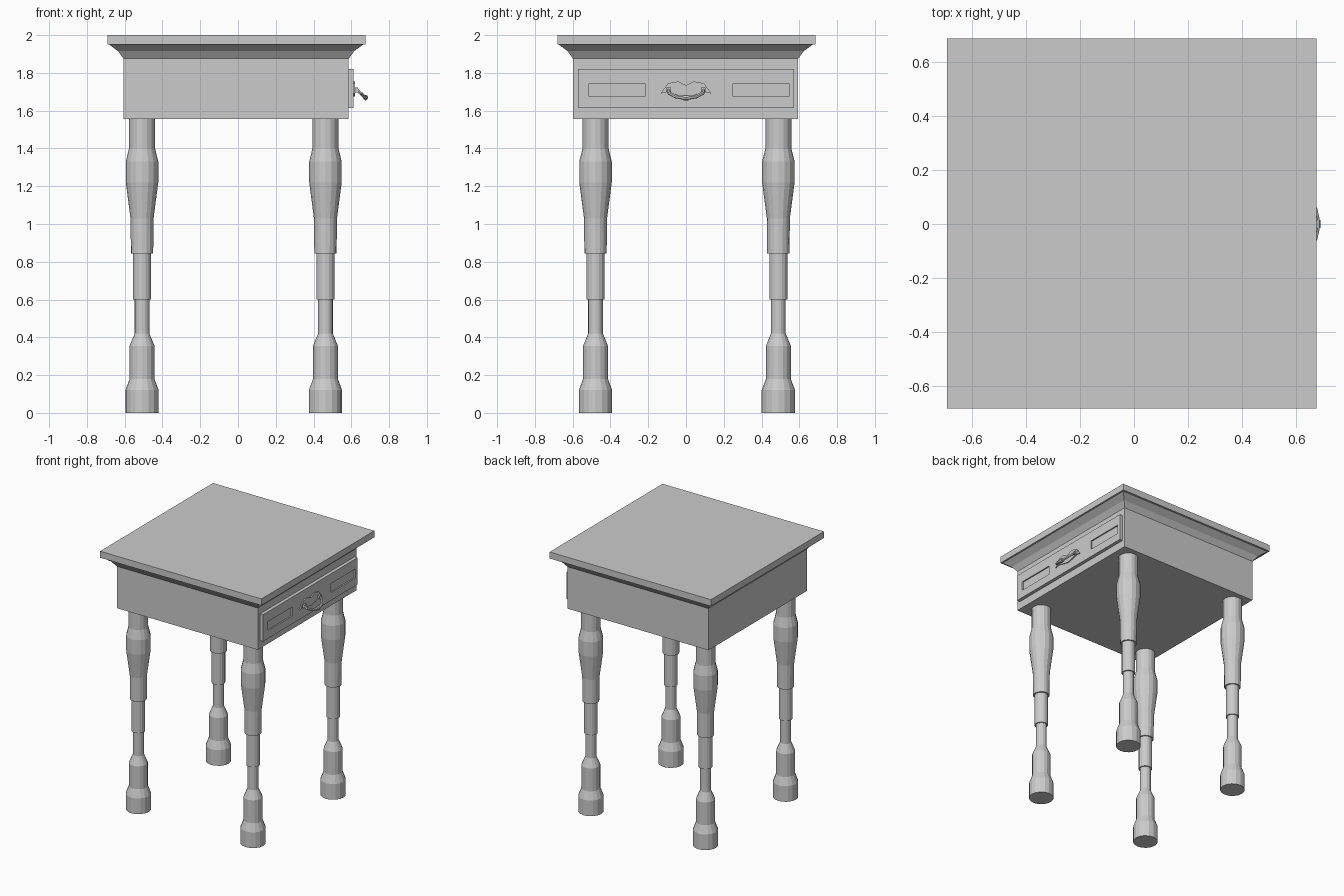
import bpy, bmesh, math
from mathutils import Vector

if "Cube" in bpy.data.objects:
    bpy.data.objects.remove(bpy.data.objects["Cube"])


def make_object(name, bm):
    bmesh.ops.recalc_face_normals(bm, faces=bm.faces)
    mesh = bpy.data.meshes.new(name)
    bm.to_mesh(mesh)
    bm.free()
    ob = bpy.data.objects.new(name, mesh)
    bpy.context.collection.objects.link(ob)
    return ob


def loft(name, rings):
    """Skin a list of vertex rings of equal count and cap both ends."""
    bm = bmesh.new()
    rows = [[bm.verts.new(p) for p in ring] for ring in rings]
    n = len(rows[0])
    for a, b in zip(rows, rows[1:]):
        for i in range(n):
            j = (i + 1) % n
            bm.faces.new((a[i], a[j], b[j], b[i]))
    bm.faces.new(rows[0][::-1])
    bm.faces.new(rows[-1])
    return make_object(name, bm)


def lathe(name, profile, cx, cy, sides, scale=1.0, turn=0.0):
    angles = [turn + 2 * math.pi * i / sides for i in range(sides)]
    return loft(name, [[(cx + r * scale * math.cos(a), cy + r * scale * math.sin(a), z)
                        for a in angles] for r, z in profile])


def box(name, x0, x1, y0, y1, z0, z1):
    return loft(name, [[(x0, y0, z), (x1, y0, z), (x1, y1, z), (x0, y1, z)] for z in (z0, z1)])


# Square case and overhanging top: half width, height
square = dict(sides=4, scale=math.sqrt(2), turn=math.pi / 4)
lathe("case", [(0.596, 1.555), (0.596, 1.875), (0.625, 1.915), (0.672, 1.95)], -0.01, -0.002, **square)
lathe("table_top", [(0.683, 1.95), (0.683, 2.0)], -0.008, 0.002, **square)

# Turned legs: radius, height
leg_profile = [(0.088, 0.0), (0.088, 0.12), (0.066, 0.18), (0.066, 0.355), (0.039, 0.42),
               (0.039, 0.60), (0.048, 0.60), (0.048, 0.845), (0.059, 0.845), (0.061, 1.03),
               (0.086, 1.22), (0.086, 1.33), (0.069, 1.40), (0.069, 1.56)]
for xn, x in (("left", -0.508), ("right", 0.463)):
    for yn, y in (("front", -0.479), ("back", 0.489)):
        lathe(f"{yn}_{xn}_leg", leg_profile, x, y, 16)

# Drawer front with two shallow recessed panels
drawer = box("drawer_front", 0.575, 0.612, -0.571, 0.571, 1.615, 1.82)
for side, y in (("near", -0.365), ("far", 0.397)):
    cutter = box(f"{side}_panel_cutter", 0.602, 0.65, y - 0.148, y + 0.148, 1.675, 1.744)
    cutter.hide_render = True
    cutter.hide_set(True)
    mod = drawer.modifiers.new(f"{side}_panel", 'BOOLEAN')
    mod.operation = 'DIFFERENCE'
    mod.solver = 'EXACT'
    mod.object = cutter

# Winged handle plate: half outline (y, z), mirrored
half = [(0.0, 1.735), (0.04, 1.755), (0.095, 1.745), (0.135, 1.69), (0.095, 1.70), (0.05, 1.685), (0.0, 1.675)]
outline = half + [(-y, z) for y, z in half[-2:0:-1]]
loft("handle_plate", [[(x, y, z) for y, z in outline] for x in (0.608, 0.62)])

# Handle posts
for side, y in (("near", -0.092), ("far", 0.092)):
    box(f"{side}_handle_post", 0.61, 0.635, y - 0.012, y + 0.012, 1.697, 1.722)

# Hanging bail swept along a mirrored path of (x, y, z, radius)
path = [(0.628, 0.095, 1.712, 0.008), (0.648, 0.09, 1.693, 0.009),
        (0.668, 0.055, 1.675, 0.01), (0.675, 0.02, 1.67, 0.011)]
path = [(x, -y, z, r) for x, y, z, r in path] + path[::-1]
rings = []
for i, (x, y, z, r) in enumerate(path):
    a = Vector(path[max(i - 1, 0)][:3])
    b = Vector(path[min(i + 1, len(path) - 1)][:3])
    t = (b - a).normalized()
    u = t.cross(Vector((0.65, 0, 0.76))).normalized()
    v = t.cross(u)
    rings.append([Vector((x, y, z)) + r * (math.cos(k * math.pi / 3) * u + math.sin(k * math.pi / 3) * v)
                  for k in range(6)])
loft("handle_bail", rings)

# Small collar in the middle of the bail
loft("handle_collar", [[(0.675 + 0.014 * math.cos(k * math.pi / 4), y, 1.669 + 0.015 * math.sin(k * math.pi / 4))
                        for k in range(8)] for y in (-0.014, 0.014)])
